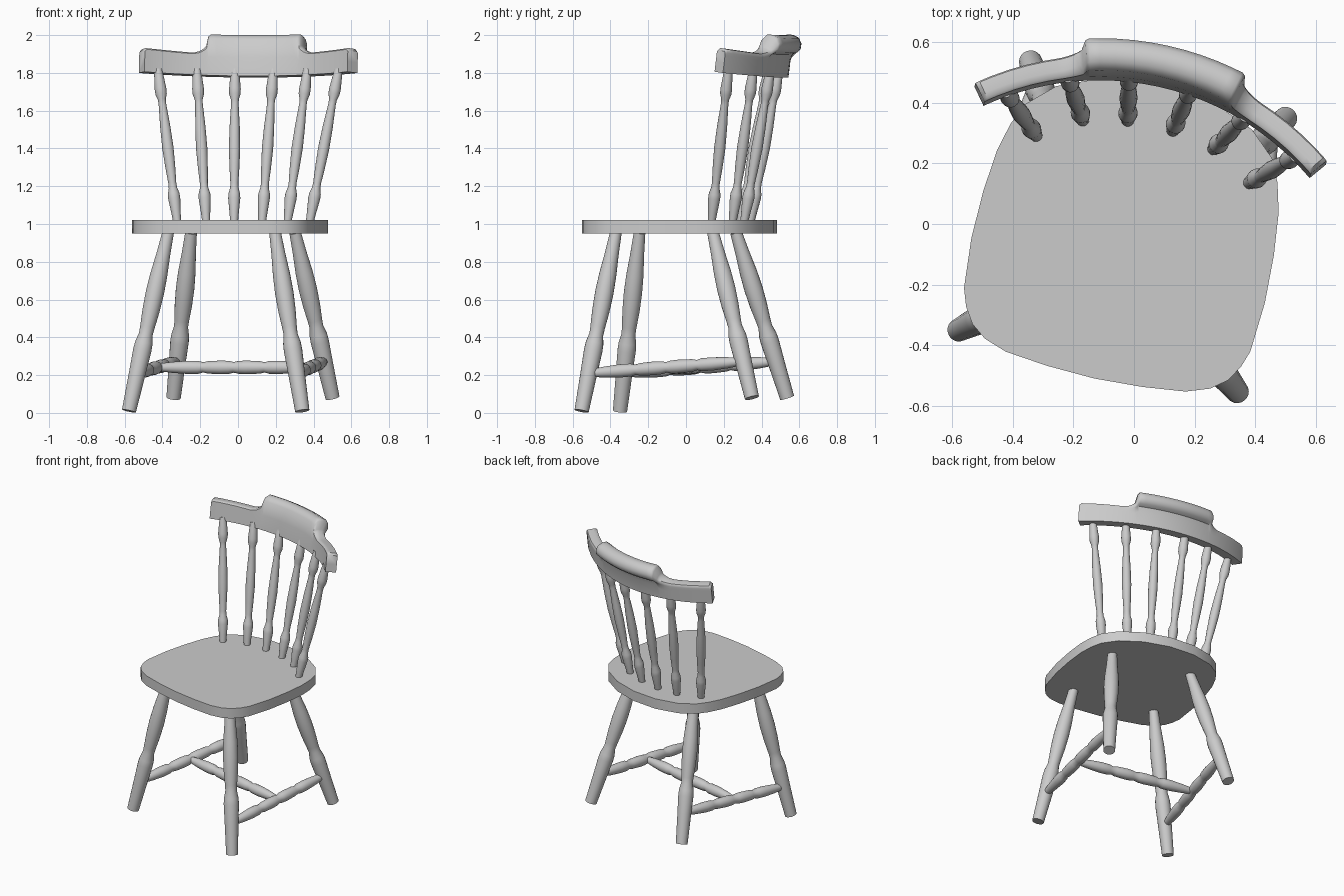
import bpy, bmesh
from math import sin, cos, pi, asin, sqrt, radians
from mathutils import Vector, Matrix

cube = bpy.data.objects.get("Cube")
if cube:
    bpy.data.objects.remove(cube, do_unlink=True)

wood = bpy.data.materials.new("pale_grey")
wood.use_nodes = True
GREY = (0.6, 0.6, 0.6, 1)
wood.diffuse_color = GREY
wood.node_tree.nodes["Principled BSDF"].inputs["Base Color"].default_value = GREY

# The whole chair is turned slightly about the vertical axis
PLACE = Matrix.Rotation(radians(-12.5), 4, 'Z') @ Matrix.Translation((-0.018, 0, 0))


def finish(name, bm, angle=40):
    bmesh.ops.recalc_face_normals(bm, faces=bm.faces)
    bm.transform(PLACE)
    mesh = bpy.data.meshes.new(name)
    bm.to_mesh(mesh)
    bm.free()
    mesh.materials.append(wood)
    ob = bpy.data.objects.new(name, mesh)
    bpy.context.collection.objects.link(ob)
    bpy.ops.object.select_all(action='DESELECT')
    ob.select_set(True)
    bpy.context.view_layer.objects.active = ob
    bpy.ops.object.shade_smooth_by_angle(angle=radians(angle))


def loft(name, rings, angle=40):
    """Skin a list of closed rings and cap both ends."""
    bm = bmesh.new()
    rows = [[bm.verts.new(p) for p in ring] for ring in rings]
    n = len(rows[0])
    for a, b in zip(rows, rows[1:]):
        for i in range(n):
            j = (i + 1) % n
            bm.faces.new((a[i], a[j], b[j], b[i]))
    bm.faces.new(rows[0])
    bm.faces.new(rows[-1])
    finish(name, bm, angle)


def turned(name, start, end, profile, sides=20):
    """Lathe a (fraction, radius) profile between two points."""
    start, end = Vector(start), Vector(end)
    rot = (end - start).to_track_quat('Z', 'Y')
    rings = []
    for t, r in profile:
        c = start.lerp(end, t)
        rings.append([c + rot @ Vector((r * cos(2 * pi * i / sides), r * sin(2 * pi * i / sides), 0))
                      for i in range(sides)])
    loft(name, rings)


# Seat: half outline from front centre to back centre, mirrored
half = [(0, -0.525), (0.16, -0.518), (0.303, -0.502), (0.38, -0.475), (0.43, -0.437),
        (0.463, -0.385), (0.483, -0.327), (0.495, -0.16), (0.49, 0), (0.475, 0.14),
        (0.45, 0.235), (0.415, 0.31), (0.33, 0.388), (0.18, 0.45), (0, 0.472)]
outline = half + [(-x, y) for x, y in half[-2:0:-1]]
loft("seat", [[(x, y, z) for x, y in outline] for z in (0.95, 1.02)])

# Legs, spindles and side stretchers, mirrored left and right
LEG = [(0, 0.038), (0.2, 0.044), (0.34, 0.049), (0.38, 0.047), (0.43, 0.037), (0.47, 0.039),
       (0.56, 0.046), (0.66, 0.049), (0.76, 0.046), (0.88, 0.037), (1, 0.031)]
SPINDLE = [(0, 0.021), (0.06, 0.025), (0.15, 0.032), (0.18, 0.031), (0.22, 0.022), (0.25, 0.021),
           (0.35, 0.026), (0.48, 0.03), (0.62, 0.027), (0.77, 0.02), (0.8, 0.021),
           (0.835, 0.03), (0.87, 0.031), (0.94, 0.026), (1, 0.021)]
half_rail = [(0, 0.019), (0.1, 0.029), (0.2, 0.035), (0.27, 0.034), (0.3, 0.027),
             (0.33, 0.033), (0.42, 0.036), (0.47, 0.034)]
RAIL = half_rail + [(0.5, 0.028)] + [(1 - t, r) for t, r in half_rail[::-1]]

SPINDLES = [((0.076, 0.329), (0.104, 0.478)), ((0.221, 0.298), (0.3, 0.428)),
            ((0.36, 0.215), (0.49, 0.335))]
for s, side in ((1, "left"), (-1, "right")):
    turned("front_leg_" + side, (s * 0.47, -0.466, 0.01), (s * 0.29, -0.32, 0.955), LEG)
    turned("back_leg_" + side, (s * 0.431, 0.449, 0.08), (s * 0.282, 0.205, 0.955), LEG)
    turned("side_stretcher_" + side, (s * 0.434, -0.433, 0.21), (s * 0.398, 0.396, 0.272), RAIL)
    for i, (low, high) in enumerate(SPINDLES):
        turned(f"spindle_{side}_{i + 1}", (s * low[0], low[1], 1.015), (s * high[0], high[1], 1.82), SPINDLE)
turned("cross_stretcher", (-0.416, -0.02, 0.241), (0.416, -0.02, 0.241), RAIL)

# Crest rail: curved plank whose raised middle rolls over backwards
RADIUS, BACK, DEPTH = 0.9, 0.46, 0.07
TILT = Matrix.Translation((0, 0.3, 1.803)) @ Matrix.Rotation(radians(-7), 4, 'X')
PLAIN = [(0, 0), (DEPTH, 0), (DEPTH, 0.06), (DEPTH, 0.085), (DEPTH, 0.1), (0.069, 0.11),
         (0.064, 0.118), (0.045, 0.12), (0.025, 0.12), (0.008, 0.119), (0, 0.112), (0, 0.06)]
ROLLED = [(0, 0), (DEPTH, 0), (DEPTH, 0.09), (0.078, 0.123), (0.1, 0.135), (0.116, 0.155),
          (0.117, 0.185), (0.1, 0.212), (0.07, 0.224), (0.035, 0.222), (0.01, 0.195), (0, 0.1)]


def crest_ring(u):
    a = abs(u)
    k = min(1, max(0, (0.325 - a) / 0.095))       # how far the roll has grown
    k = 1 - sqrt(1 - k * k) if k < 0.8 else k     # scooped shoulder
    lift = 0.008 * max(0, (a - 0.33) / 0.2)       # ends sweep up a little
    lift -= 0.02 * max(0, (a - 0.54) / 0.015)     # then round off
    ang = asin(u / RADIUS)
    ring = []
    for (d0, h0), (d1, h1) in zip(PLAIN, ROLLED):
        d, h = d0 + (d1 - d0) * k, h0 + (h1 - h0) * k
        if h > 0.05:
            h += lift
        r = RADIUS + d
        ring.append(TILT @ Vector((r * sin(ang), BACK - RADIUS - 0.3 + r * cos(ang), h)))
    return ring


side_stations = [0.05, 0.1, 0.15, 0.2, 0.23, 0.24, 0.25, 0.26, 0.275, 0.29, 0.31, 0.325,
                 0.36, 0.41, 0.46, 0.51, 0.54, 0.55]
stations = [-u for u in side_stations[::-1]] + [0] + side_stations
loft("crest_rail", [crest_ring(u) for u in stations], 45)
